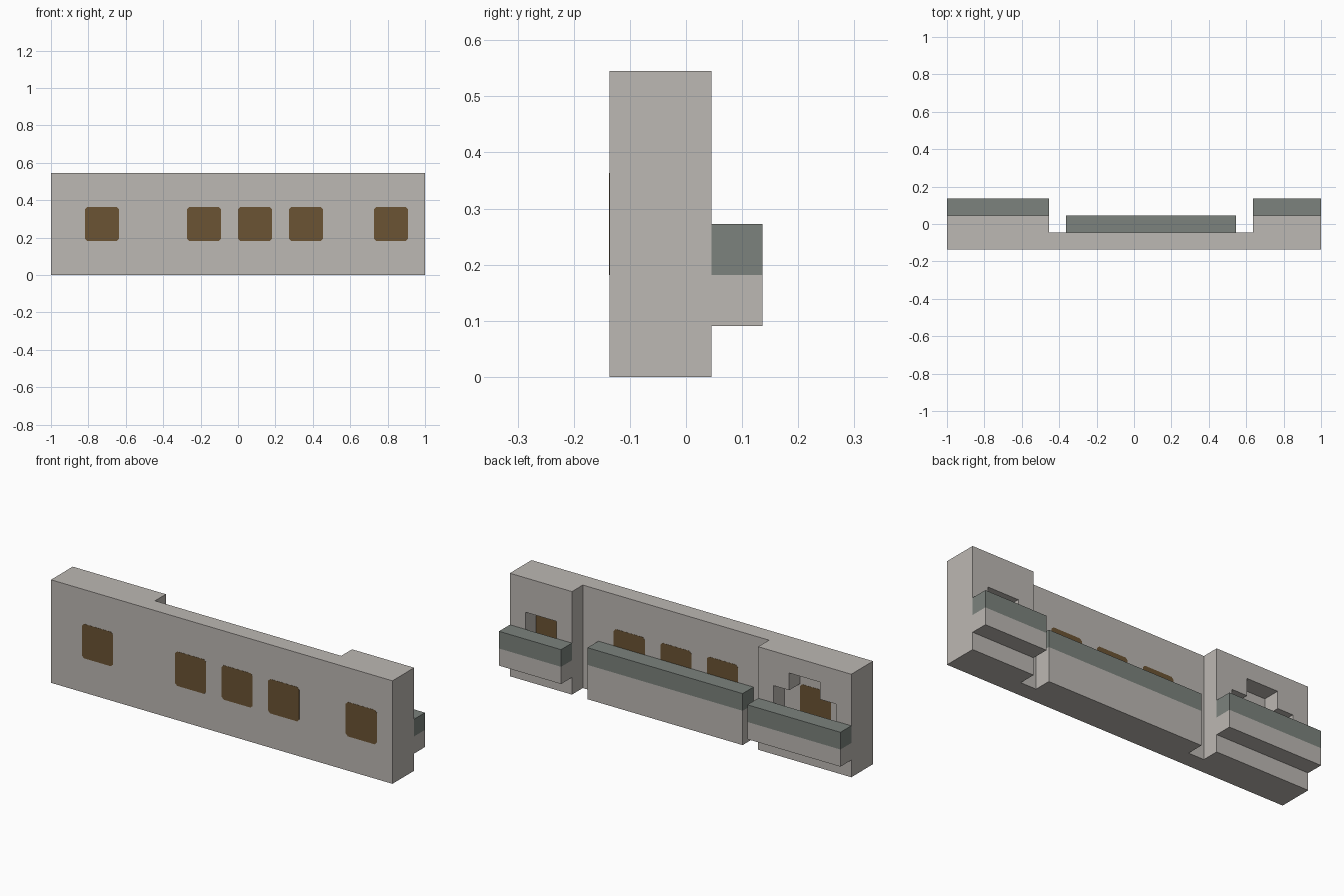
import bpy
import bmesh
from mathutils import Vector

if "Cube" in bpy.data.objects:
    bpy.data.objects.remove(bpy.data.objects["Cube"], do_unlink=True)

U = 1 / 11  # one building module


def material(name, rgb):
    m = bpy.data.materials.new(name)
    m.use_nodes = True
    m.diffuse_color = (*rgb, 1)
    m.node_tree.nodes["Principled BSDF"].inputs["Base Color"].default_value = (*rgb, 1)
    return m


STONE = material("pale stone", (0.507, 0.479, 0.451))
COPING = material("grey green", (0.2, 0.225, 0.205))
WOOD = material("brown window", (0.147, 0.087, 0.034))


def prism(name, points, direction, mat):
    """Extrude a flat outline of 3D points along a direction."""
    bm = bmesh.new()
    face = bm.faces.new([bm.verts.new(p) for p in points])
    ext = bmesh.ops.extrude_face_region(bm, geom=[face], use_keep_orig=True)
    moved = [g for g in ext["geom"] if isinstance(g, bmesh.types.BMVert)]
    bmesh.ops.translate(bm, verts=moved, vec=Vector(direction))
    bmesh.ops.recalc_face_normals(bm, faces=bm.faces)
    mesh = bpy.data.meshes.new(name)
    bm.to_mesh(mesh)
    bm.free()
    mesh.materials.append(mat)
    obj = bpy.data.objects.new(name, mesh)
    bpy.context.collection.objects.link(obj)
    return obj


def box(name, x0, x1, y0, y1, z0, z1, mat):
    pts = [(x0, y0, z0), (x1, y0, z0), (x1, y1, z0), (x0, y1, z0)]
    return prism(name, pts, (0, 0, z1 - z0), mat)


# Depth levels from the front face to the balcony edge
FRONT, THIN, THICK, EDGE = [U * d for d in (-1.5, -0.5, 0.5, 1.5)]
WING_R, WING_L = -5 * U, 7 * U

# Wall with two thicker wings
plan = [(-1, FRONT), (1, FRONT), (1, THICK), (WING_L, THICK),
        (WING_L, THIN), (WING_R, THIN), (WING_R, THICK), (-1, THICK)]
wall = prism("wall", [(x, y, 0) for x, y in plan], (0, 0, 6 * U), STONE)

# Window niches in the wings: stepped on the right, plain on the left
stepped = [(-10, 2), (-6, 2), (-6, 4), (-7, 4), (-7, 5), (-9, 5), (-9, 4), (-10, 4)]
plain = [(8, 2), (10, 2), (10, 4), (8, 4)]
for outline in (stepped, plain):
    cutter = prism("niche_cutter", [(x * U, THIN, z * U) for x, z in outline],
                   (0, 2 * U, 0), STONE)
    cutter.hide_render = True
    mod = wall.modifiers.new("niche", "BOOLEAN")
    mod.operation = "DIFFERENCE"
    mod.solver = "EXACT"
    mod.object = cutter
    bpy.context.view_layer.objects.active = wall
    bpy.ops.object.modifier_apply(modifier=mod.name)
    bpy.data.objects.remove(cutter, do_unlink=True)

# Balconies with a coloured upper band
balconies = {
    "right": (-1, WING_R, THICK, EDGE, U),
    "middle": (-4 * U, 6 * U, THIN, THICK, 0),
    "left": (WING_L, 1, THICK, EDGE, U),
}
for side, (x0, x1, y0, y1, z0) in balconies.items():
    box(side + "_balcony_base", x0, x1, y0, y1, z0, 2 * U, STONE)
    box(side + "_balcony_coping", x0, x1, y0, y1, 2 * U, 3 * U, COPING)

# Window plates with clipped corners, on both faces of the wall
PLATE, CLIP = 0.002, 0.012


def window(name, cx, y):
    a, b = U, U - CLIP
    octagon = [(-b, -a), (b, -a), (a, -b), (a, b), (b, a), (-b, a), (-a, b), (-a, -b)]
    prism(name, [(cx + x, y, 3 * U + z) for x, z in octagon], (0, PLATE, 0), WOOD)


for i, centre in enumerate((-8, -2, 1, 4, 9), 1):
    window(f"front_window_{i}", centre * U, FRONT - PLATE / 2)
    window(f"back_window_{i}", centre * U, THIN - PLATE / 2)
